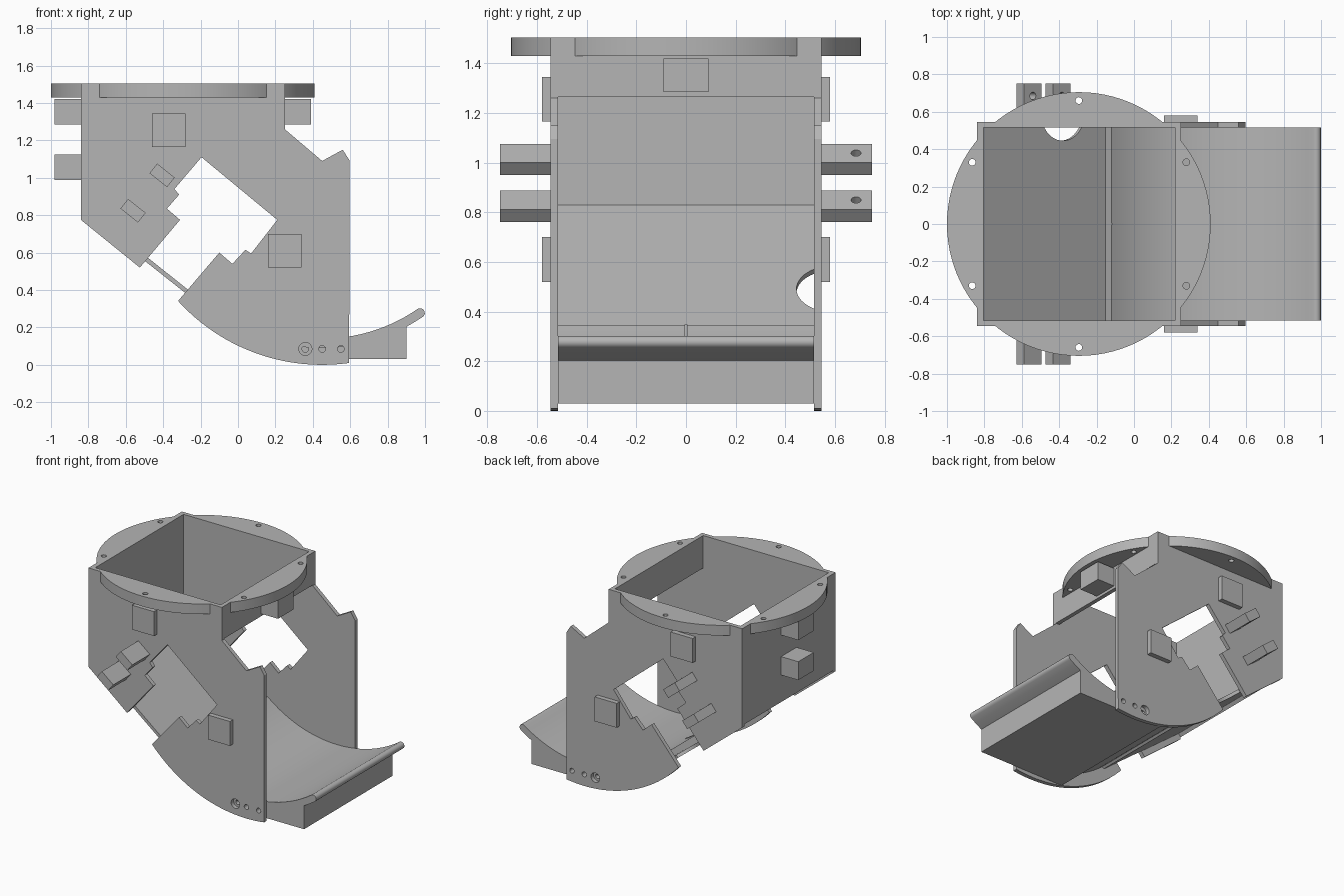
import bpy, bmesh, math
from mathutils import Vector, Matrix

if "Cube" in bpy.data.objects:
    bpy.data.objects.remove(bpy.data.objects["Cube"])

grey = bpy.data.materials.new("plain_grey")
grey.use_nodes = True
COLOUR = (0.46, 0.46, 0.46, 1)
grey.diffuse_color = COLOUR
grey.node_tree.nodes["Principled BSDF"].inputs["Base Color"].default_value = COLOUR

HALF, OUT = 0.515, 0.545        # inner and outer face of the side plates
TOP = 1.505
CX, CZ = 0.45, 1.04             # centre of the curved chute
SLOPE = math.atan2(0.515, 0.645)
NORMAL = Vector((math.sin(SLOPE), 0, math.cos(SLOPE)))
Y = Vector((0, 1, 0))
Z = Vector((0, 0, 1))


def finish(name, bm):
    bmesh.ops.recalc_face_normals(bm, faces=bm.faces)
    mesh = bpy.data.meshes.new(name)
    bm.to_mesh(mesh)
    bm.free()
    mesh.materials.append(grey)
    ob = bpy.data.objects.new(name, mesh)
    bpy.context.collection.objects.link(ob)
    return ob


def extrude(name, points, y0, y1):
    """Side profile (x, z) pushed from y0 to y1."""
    bm = bmesh.new()
    face = bm.faces.new([bm.verts.new((x, y0, z)) for x, z in points])
    new = bmesh.ops.extrude_face_region(bm, geom=[face])["geom"]
    bmesh.ops.translate(bm, vec=(0, y1 - y0, 0),
                        verts=[v for v in new if isinstance(v, bmesh.types.BMVert)])
    return finish(name, bm)


def box(name, x0, x1, y0, y1, z0, z1):
    return extrude(name, [(x0, z0), (x1, z0), (x1, z1), (x0, z1)], y0, y1)


def rod(name, centre, axis, radius, length, sides=32):
    bm = bmesh.new()
    bmesh.ops.create_cone(bm, cap_ends=True, segments=sides, radius1=radius,
                          radius2=radius, depth=length)
    turn = axis.to_track_quat('Z', 'Y').to_matrix().to_4x4()
    bm.transform(Matrix.Translation(centre) @ turn)
    return finish(name, bm)


def cut(ob, cutters):
    """Subtract the cutters, keep the result and drop the helpers."""
    for c in cutters:
        c.hide_render = True
        mod = ob.modifiers.new("cut", 'BOOLEAN')
        mod.operation, mod.solver, mod.object = 'DIFFERENCE', 'EXACT', c
    graph = bpy.context.evaluated_depsgraph_get()
    mesh = bpy.data.meshes.new_from_object(ob.evaluated_get(graph))
    ob.modifiers.clear()
    ob.data = mesh
    for c in cutters:
        bpy.data.objects.remove(c)
    return ob


def arc(radius, start, end, steps=28):
    """Points on a circle about the chute centre, degrees from straight down."""
    angles = [math.radians(start + (end - start) * i / steps) for i in range(steps + 1)]
    return [(CX + radius * math.sin(a), CZ - radius * math.cos(a)) for a in angles]


# Side plates with the stepped diagonal opening
upper = [(-0.84, 0.775), (-0.84, TOP), (0.25, TOP), (0.25, 1.26), (0.45, 1.09),
         (0.56, 1.15), (0.595, 1.095)]
opening = [(-0.1, 0.6), (-0.03, 0.54), (0.04, 0.615), (0.07, 0.595), (0.21, 0.775),
           (-0.195, 1.11), (-0.34, 0.94), (-0.315, 0.91), (-0.38, 0.835),
           (-0.31, 0.775), (-0.525, 0.52)]
plate = upper + arc(1.04, 8, -47.8) + opening
PADS = [(-0.37, 1.255), (0.25, 0.61)]
LUGS = [(-0.406, 1.013), (-0.561, 0.824)]

for side, label in ((-1, "right"), (1, "left")):
    holes = [rod("hole", (x, side * 0.53, z), Y, 0.033, 0.2) for x, z in PADS]
    holes += [rod("hole", (x, side * 0.53, 0.085), Y, r, 0.2, 20)
              for x, r in ((0.36, 0.035), (0.45, 0.018), (0.55, 0.018))]
    cut(extrude(label + "_side_plate", plate, side * HALF, side * OUT), holes)

    # Square mounting pads
    for i, (x, z) in enumerate(PADS):
        pad = box(f"{label}_pad_{i}", x - 0.09, x + 0.09, side * OUT, side * 0.58,
                  z - 0.09, z + 0.09)
        cut(pad, [rod("hole", (x, side * OUT, z), Y, 0.033, 0.2)])

    # Slanted lugs sticking out sideways
    for i, (x, z) in enumerate(LUGS):
        along = Vector((math.cos(SLOPE), 0, -math.sin(SLOPE))) * 0.06
        up = NORMAL * 0.033
        mid = Vector((x, 0, z))
        corners = [mid + along + up, mid + along - up, mid - along - up, mid - along + up]
        lug = extrude(f"{label}_lug_{i}", [(c.x, c.z) for c in corners],
                      side * OUT, side * 0.75)
        cut(lug, [rod("hole", (x, side * 0.685, z), NORMAL, 0.02, 0.2, 20)])

# Back wall running down into the sloping floor, with rounded side notches
floor = extrude("back_wall_and_floor",
                [(-0.84, TOP), (-0.805, TOP), (-0.805, 0.83), (-0.152, 0.31),
                 (-0.17, 0.296), (-0.82, 0.81), (-0.84, 0.79)], -HALF, HALF)
cut(floor, [rod("notch", (-0.385, s * 0.595, 0.485), NORMAL, 0.15, 0.2, 48)
            for s in (-1, 1)])

# Short front wall of the hopper
box("short_wall", 0.22, 0.25, -HALF, HALF, 1.265, TOP)

# Round flange about the square mouth
flange = rod("round_flange", (-0.295, 0, 1.4675), Z, 0.705, 0.075, 96)
bolts = [(-0.295, 0.66), (-0.865, 0.33), (0.28, 0.33)]
cut(flange, [box("mouth", -0.84, 0.25, -OUT, OUT, 1.3, 1.6)] +
    [rod("hole", (x, s * y, 1.47), Z, 0.018, 0.2, 20) for x, y in bolts for s in (-1, 1)])

# Curved chute with a rounded lip
END = 34.5
mid_x, mid_z = arc(0.925, END, END, 1)[0]
cap = [(mid_x + 0.025 * math.cos(t), mid_z + 0.025 * math.sin(t))
       for t in [math.radians(END - 90 + 180 * i / 8) for i in range(1, 8)]]
extrude("curved_chute", arc(0.95, -39.3, END) + cap + arc(0.9, END, -39.3), -HALF, HALF)
extrude("chute_rib", arc(0.91, -39.3, -30, 8) + arc(0.895, -30, -39.3, 8), -0.006, 0.006)

# Solid block under the chute
block = extrude("chute_block", [(0.9, 0.03), (0.9, 0.205)] + arc(0.945, 28, -15.3) +
                [(0.2, 0.03)], -HALF, HALF)
cut(block, [rod("hole", (x, s * HALF, 0.085), Y, 0.018, 0.16, 20)
            for x in (0.36, 0.45, 0.55, 0.73, 0.85) for s in (-1, 1)])

# Hinge tabs on the end walls
for name, x, z in (("back_upper_tab", -0.91, 1.3525), ("back_lower_tab", -0.91, 1.0575),
                   ("short_wall_tab", 0.32, 1.3525)):
    tab = box(name, x - 0.07, x + 0.07, -0.09, 0.09, z - 0.068, z + 0.068)
    cut(tab, [rod("hole", (x, 0, z), Y, 0.02, 0.4, 20)])

# Smooth curves, sharp edges
bpy.ops.object.select_all(action='DESELECT')
for ob in bpy.context.collection.objects:
    if ob.type == 'MESH' and grey.name in ob.data.materials:
        ob.select_set(True)
        bpy.context.view_layer.objects.active = ob
bpy.ops.object.shade_smooth_by_angle(angle=math.radians(25))
